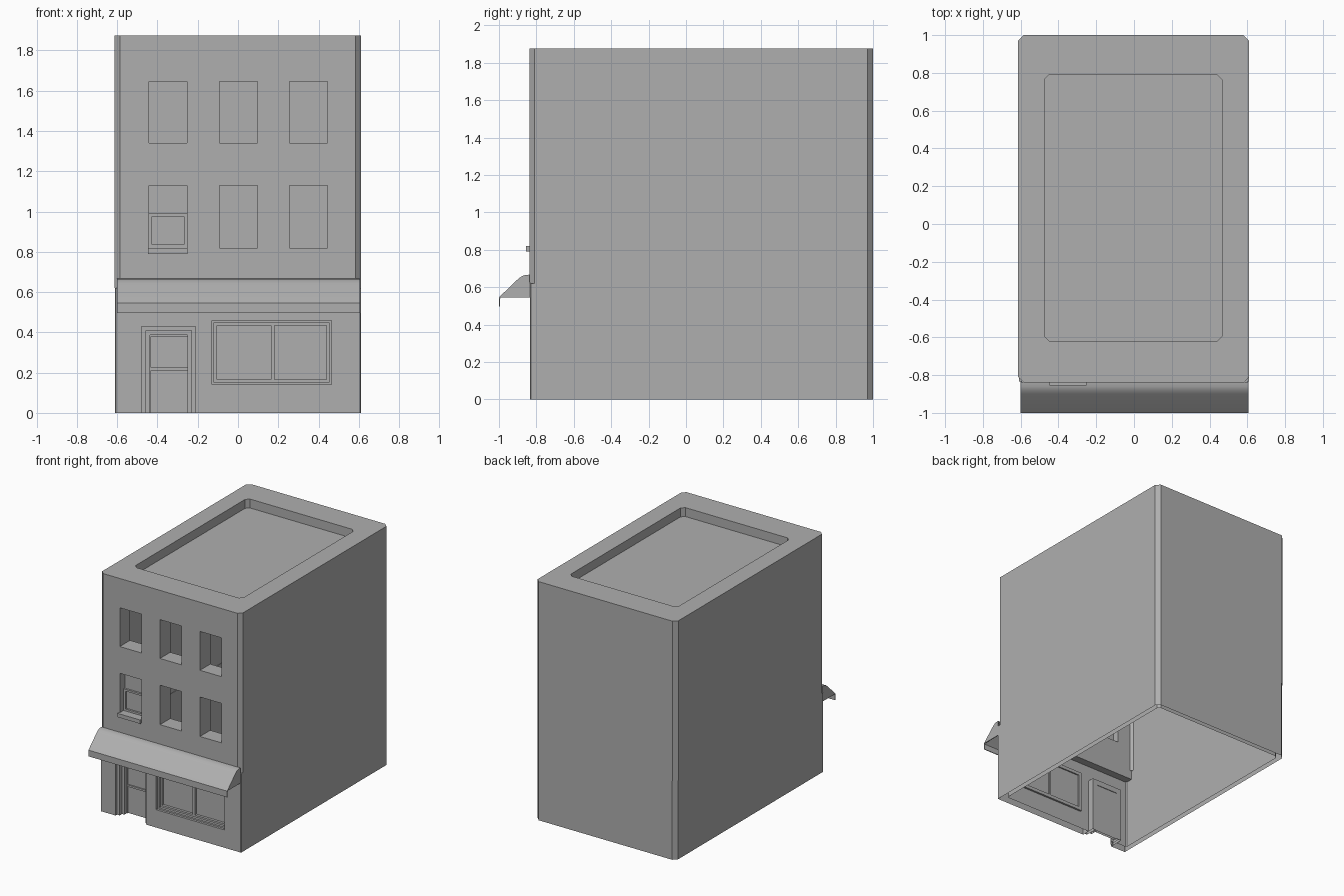
import bpy, bmesh

if "Cube" in bpy.data.objects:
    bpy.data.objects.remove(bpy.data.objects["Cube"])

GREY = bpy.data.materials.new("dark_grey")
GREY.diffuse_color = (0.43, 0.43, 0.43, 1)
GREY.use_nodes = True
GREY.node_tree.nodes["Principled BSDF"].inputs["Base Color"].default_value = GREY.diffuse_color


def prism(name, pts, lo, hi, axis='z'):
    """Extrude a 2D outline: (x,y) along z, or (y,z) along x."""
    bm = bmesh.new()
    put = (lambda p, t: (p[0], p[1], t)) if axis == 'z' else (lambda p, t: (t, p[0], p[1]))
    a = [bm.verts.new(put(p, lo)) for p in pts]
    b = [bm.verts.new(put(p, hi)) for p in pts]
    n = len(pts)
    bm.faces.new(a)
    bm.faces.new(b)
    for i in range(n):
        bm.faces.new((a[i], a[(i + 1) % n], b[(i + 1) % n], b[i]))
    bmesh.ops.recalc_face_normals(bm, faces=bm.faces)
    me = bpy.data.meshes.new(name)
    bm.to_mesh(me)
    bm.free()
    me.materials.append(GREY)
    ob = bpy.data.objects.new(name, me)
    bpy.context.collection.objects.link(ob)
    return ob


def chamfered(x0, x1, y0, y1, f, b):
    """Rectangle with corner cuts f at the front and b at the back."""
    return [(x0 + f, y0), (x1 - f, y0), (x1, y0 + f), (x1, y1 - b),
            (x1 - b, y1), (x0 + b, y1), (x0, y1 - b), (x0, y0 + f)]


def box(name, x0, x1, y0, y1, z0, z1):
    return prism(name, [(x0, y0), (x1, y0), (x1, y1), (x0, y1)], z0, z1)


def cut(ob, *cutters):
    for c in cutters:
        c.hide_render = True
        m = ob.modifiers.new("cut", 'BOOLEAN')
        m.operation, m.object, m.solver = 'DIFFERENCE', c, 'EXACT'
        bpy.context.view_layer.objects.active = ob
        bpy.ops.object.modifier_apply(modifier=m.name)
        bpy.data.objects.remove(c)
    return ob


def ring(name, x0, x1, y0, y1, z0, z1, w, bottom=None):
    """Rectangular frame in the facade plane."""
    b = w if bottom is None else bottom
    return cut(box(name, x0, x1, y0, y1, z0, z1),
               box("cutter", x0 + w, x1 - w, y0 - 1, y1 + 1, z0 + b, z1 - w))


def open_bottom(ob):
    """Remove the faces lying on the ground."""
    bm = bmesh.new()
    bm.from_mesh(ob.data)
    flat = [f for f in bm.faces if all(abs(v.co.z) < 1e-4 for v in f.verts)]
    bmesh.ops.delete(bm, geom=flat, context='FACES')
    bm.to_mesh(ob.data)
    bm.free()


# Upper storeys: hollow shell with sunken roof and open window holes
SEAM = 0.62
upper = prism("upper_walls", chamfered(-0.613, 0.61, -0.838, 1.0, 0.027, 0.03), SEAM, 1.875)
cut(upper,
    prism("cutter", chamfered(-0.575, 0.575, -0.71, 0.967, 0.02, 0.02), 0.5, 1.76),
    prism("cutter", chamfered(-0.474, 0.465, -0.62, 0.79, 0.025, 0.025), 1.805, 2.0))
for z0, z1 in ((0.82, 1.13), (1.34, 1.645)):
    for x in (-0.347, 0.003, 0.35):
        cut(upper, box("cutter", x - 0.094, x + 0.094, -1.0, -0.6, z0, z1))

# Shop storey: open-bottomed double walls with square front corners
lower = prism("shop_walls", chamfered(-0.61, 0.61, -0.833, 1.0, 0.003, 0.03), 0, SEAM)
cut(lower,
    prism("cutter", chamfered(-0.572, 0.572, -0.77, 0.965, 0.01, 0.02), -1, 1),
    box("cutter", -0.48, -0.21, -1, -0.6, -1, 0.43),
    box("cutter", -0.13, 0.465, -1, -0.6, 0.14, 0.46))
open_bottom(lower)
box("inner_beam", -0.572, 0.572, -0.77, -0.71, 0.55, SEAM)

# Door: two nested frames around a panelled slab
open_bottom(ring("door_outer_frame", -0.48, -0.21, -0.815, -0.72, 0, 0.43, 0.022, -0.1))
open_bottom(ring("door_inner_frame", -0.458, -0.232, -0.785, -0.72, 0, 0.408, 0.02, -0.1))
door = box("door", -0.438, -0.232, -0.755, -0.725, 0.0, 0.388)
for z0, z1 in ((-0.1, 0.21), (0.225, 0.38)):
    cut(door, box("cutter", -0.433, -0.245, -0.8, -0.745, z0, z1))
open_bottom(door)

# Shop window: frame, centre bar and glass
ring("shop_window_frame", -0.13, 0.465, -0.815, -0.755, 0.14, 0.46, 0.012)
ring("shop_window_inner_frame", -0.118, 0.453, -0.795, -0.755, 0.152, 0.448, 0.014)
box("shop_window_bar", 0.163, 0.181, -0.795, -0.755, 0.16, 0.44)
box("shop_window_glass", -0.11, 0.445, -0.775, -0.765, 0.15, 0.45)

# Lower left window: recessed pane with raised lower sash, and a sill
box("window_pane", -0.441, -0.253, -0.775, -0.76, 0.82, 1.13)
ring("lower_sash", -0.441, -0.253, -0.79, -0.77, 0.82, 0.99, 0.015)
box("window_sill", -0.448, -0.252, -0.855, -0.74, 0.79, 0.82)

# Awning: thin sloping sheet with hanging valance and closed ends
top = [(-1.0, 0.497), (-1.0, 0.546), (-0.9, 0.642), (-0.88, 0.658), (-0.86, 0.665), (-0.837, 0.667)]
under = [(-0.837, 0.659), (-0.859, 0.657), (-0.876, 0.65), (-0.895, 0.634), (-0.994, 0.54), (-0.994, 0.497)]
awning = prism("awning_sheet", top + under, -0.6, 0.606, 'x')
bpy.context.view_layer.objects.active = awning
awning.select_set(True)
bpy.ops.object.shade_smooth_by_angle(angle=0.6)
for side, x in (("left", -0.6), ("right", 0.6)):
    prism("awning_end_" + side, top[1:] + [(-0.832, 0.546)], x, x + 0.006, 'x')
